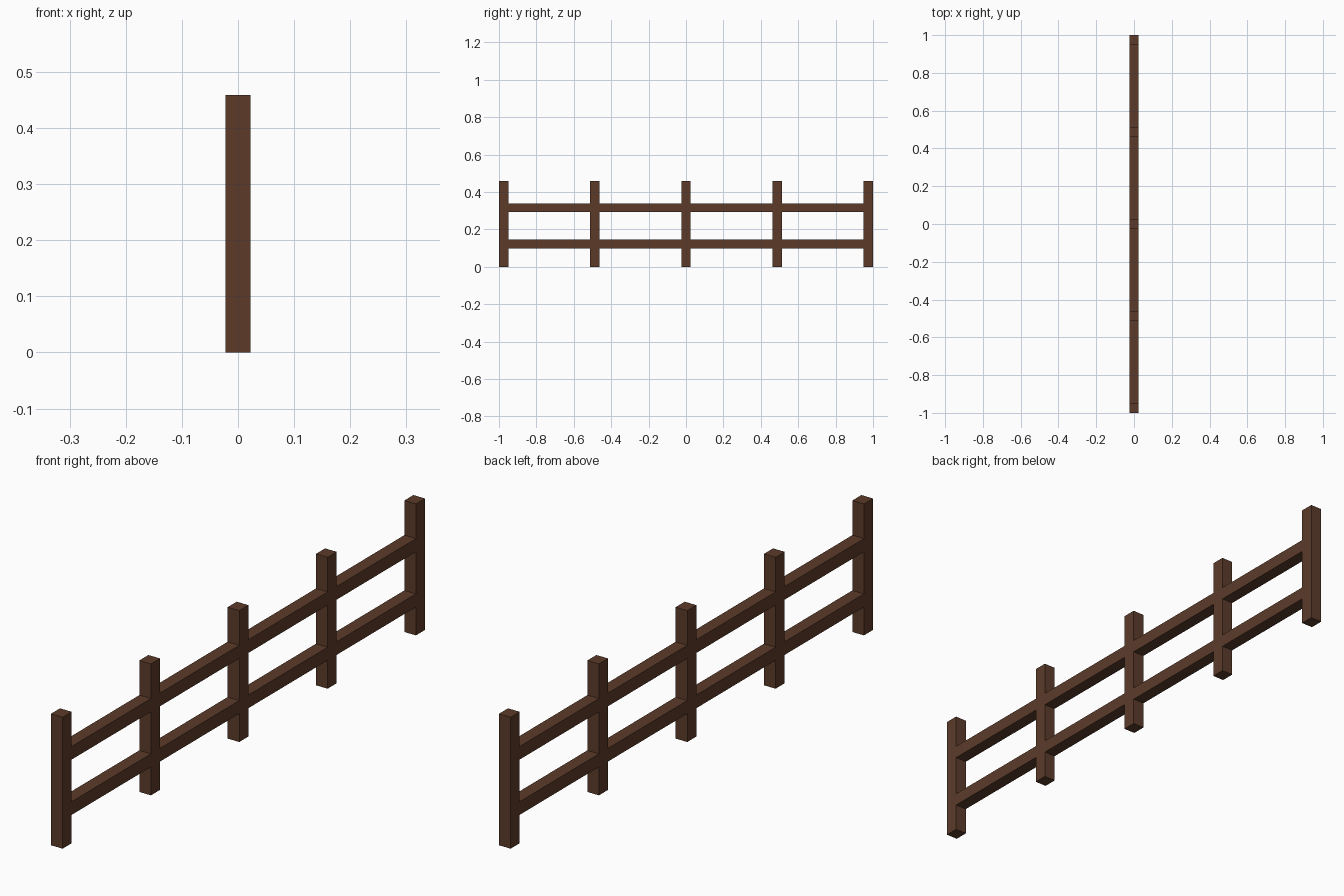
import bpy

if "Cube" in bpy.data.objects:
    bpy.data.objects.remove(bpy.data.objects["Cube"])

POST_W, DEPTH, HEIGHT = 0.05, 0.045, 0.459
SPACING = 0.4875

wood = bpy.data.materials.new("brown_wood")
wood.diffuse_color = (0.107, 0.044, 0.023, 1)
wood.use_nodes = True
wood.node_tree.nodes["Principled BSDF"].inputs["Base Color"].default_value = wood.diffuse_color


def box(name, y, z, size):
    bpy.ops.mesh.primitive_cube_add(size=1, location=(0, y, z))
    ob = bpy.context.object
    ob.name = name
    ob.scale = size
    bpy.ops.object.transform_apply(location=False, rotation=False, scale=True)
    ob.data.materials.append(wood)
    return ob


# Five evenly spaced posts
post_ys = [(i - 2) * SPACING for i in range(5)]
for i, y in enumerate(post_ys):
    box(f"post_{i + 1}", y, HEIGHT / 2, (DEPTH, POST_W, HEIGHT))

# Two rows of rails, flush with the posts, one length per bay
for row, z in (("lower", 0.122), ("upper", 0.315)):
    for i in range(4):
        y = (post_ys[i] + post_ys[i + 1]) / 2
        box(f"{row}_rail_{i + 1}", y, z, (DEPTH, SPACING - POST_W, 0.046))
